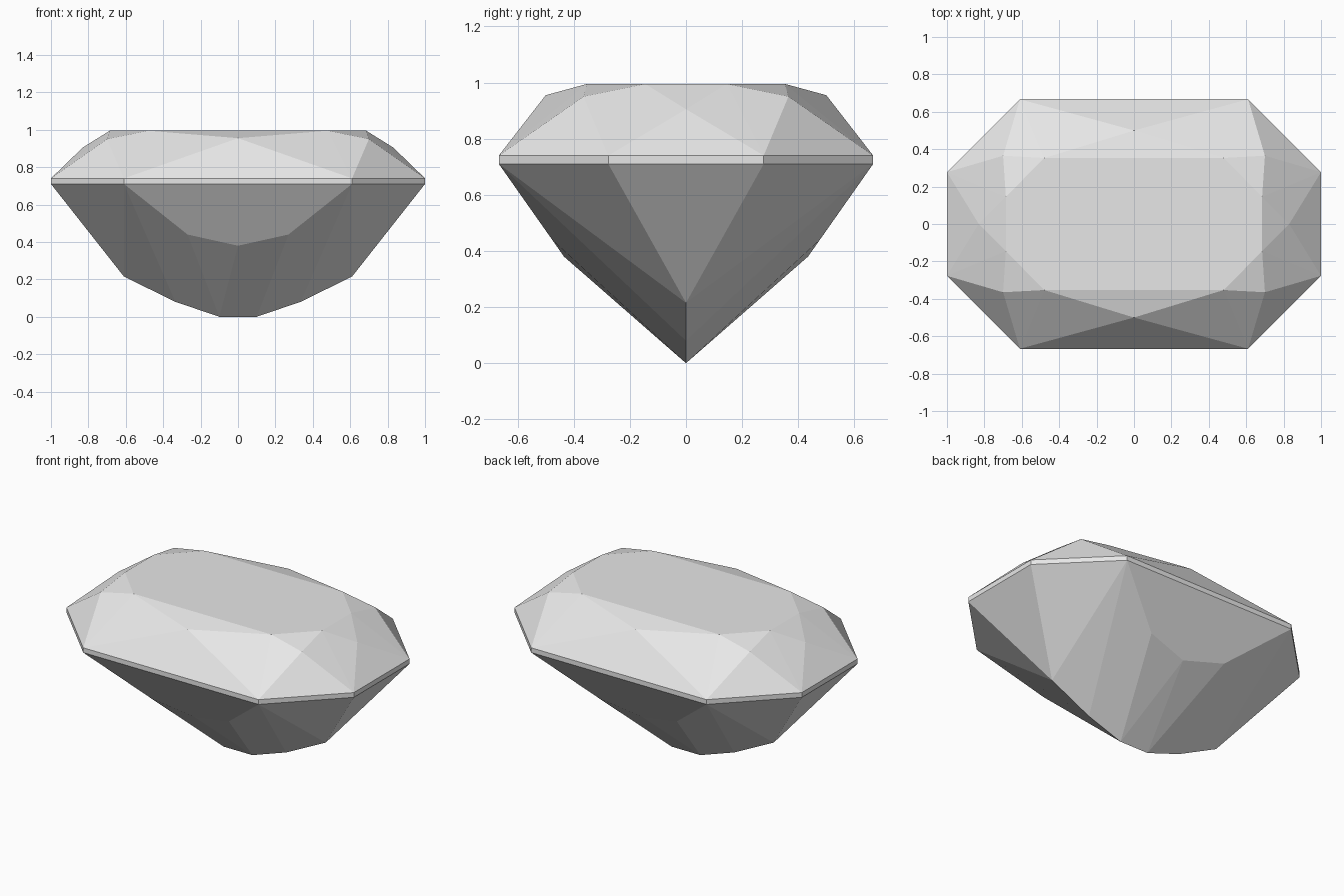
import bpy
import bmesh
from itertools import product

cube = bpy.data.objects.get("Cube")
if cube:
    bpy.data.objects.remove(cube, do_unlink=True)

GIRDLE_LOW, GIRDLE_HIGH = 0.71, 0.74

# Facet corners of one quarter of the stone
girdle = [(0.61, 0.667), (1.0, 0.277)]
crown = [(0, 0.5, 0.955), (0.70, 0.365, 0.95), (0.83, 0, 0.905)]
table = [(0.48, 0.353, 0.995), (0.685, 0.145, 0.995)]
pavilion = [(0, 0.435, 0.38), (0.27, 0.477, 0.44)]
keel = [(0.10, 0, 0), (0.335, 0, 0.08), (0.61, 0, 0.215)]

quarter = crown + table + pavilion + keel
quarter += [(x, y, z) for x, y in girdle for z in (GIRDLE_LOW, GIRDLE_HIGH)]

# Mirror the corners into all four quarters, without doubles on the axes
corners = sorted({(x * sx, y * sy, z) for x, y, z in quarter
                  for sx, sy in product((1, -1), repeat=2)})

# Wrap the corners in flat facets
bm = bmesh.new()
for corner in corners:
    bm.verts.new(corner)
bmesh.ops.convex_hull(bm, input=bm.verts)
bmesh.ops.dissolve_limit(bm, angle_limit=0.01, verts=bm.verts, edges=bm.edges)
bmesh.ops.recalc_face_normals(bm, faces=bm.faces)
mesh = bpy.data.meshes.new("cut_gemstone")
bm.to_mesh(mesh)
bm.free()

# Pale grey stone
stone = bpy.data.materials.new("pale_grey_stone")
stone.use_nodes = True
colour = (0.8, 0.8, 0.8, 1)
stone.diffuse_color = colour
stone.node_tree.nodes["Principled BSDF"].inputs["Base Color"].default_value = colour
mesh.materials.append(stone)

gem = bpy.data.objects.new("cut_gemstone", mesh)
bpy.context.collection.objects.link(gem)
